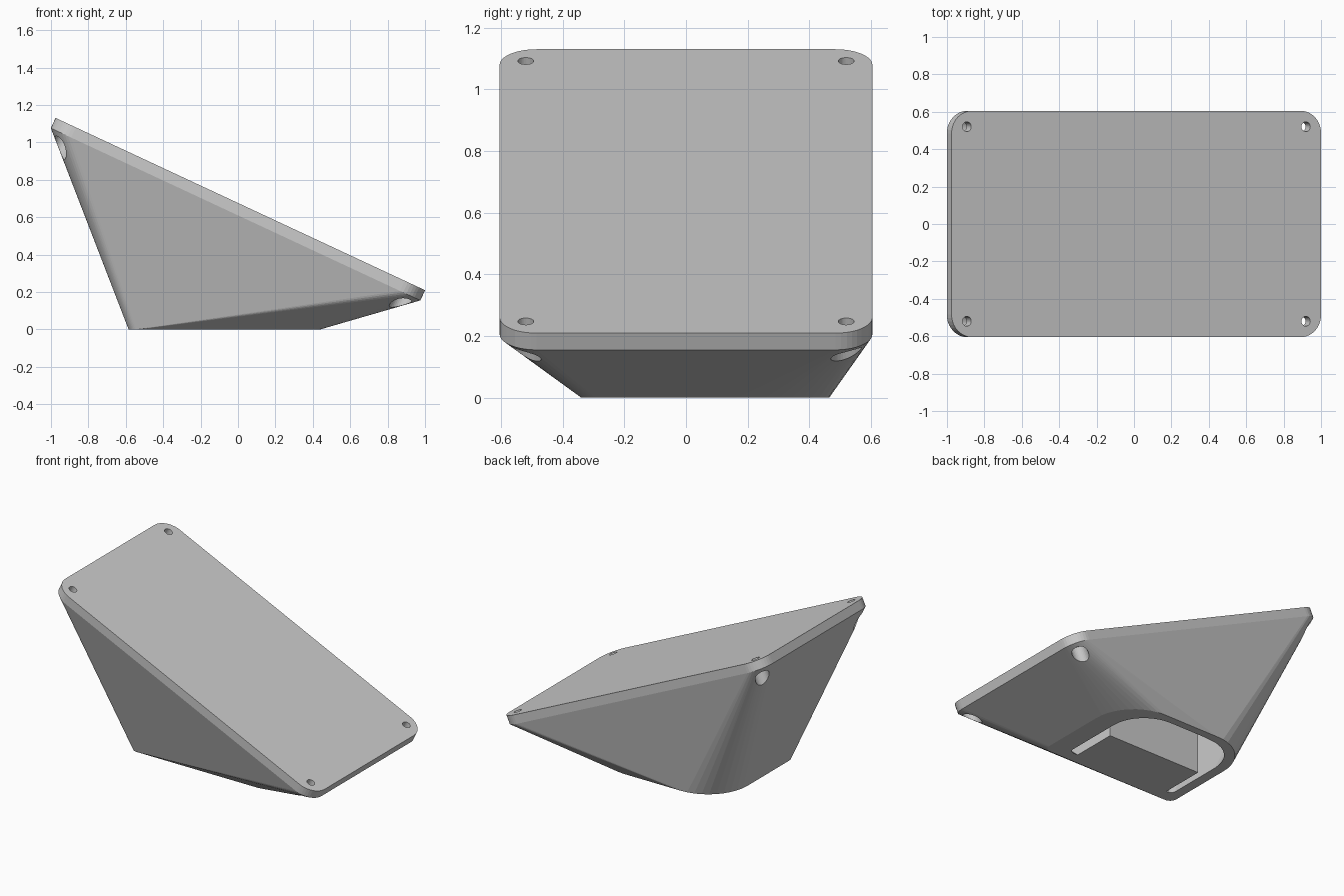
import bpy, bmesh, math
from mathutils import Vector, Matrix

if "Cube" in bpy.data.objects:
    bpy.data.objects.remove(bpy.data.objects["Cube"])

TILT = math.radians(25)
# Frame of the tilted top plate: origin at the middle of its upper face
PLATE = Matrix.Translation((0.0125, 0, 0.67)) @ Matrix.Rotation(TILT, 4, 'Y')


def rounded(x0, x1, y0, y1, r_front, r_back, z, seg=10):
    """Rectangle outline with separate radii for front (-y) and back corners."""
    pts = []
    corners = ((x1, y1, r_back, -1, -1), (x0, y1, r_back, 1, -1),
               (x0, y0, r_front, 1, 1), (x1, y0, r_front, -1, 1))
    for k, (x, y, r, sx, sy) in enumerate(corners):
        for i in range(seg + 1):
            a = math.pi / 2 * (k + i / seg)
            pts.append(Vector((x + sx * r + r * math.cos(a), y + sy * r + r * math.sin(a), z)))
    return pts


def finish(name, bm, helper=False):
    bmesh.ops.recalc_face_normals(bm, faces=bm.faces[:])
    me = bpy.data.meshes.new(name)
    bm.to_mesh(me)
    bm.free()
    ob = bpy.data.objects.new(name, me)
    bpy.context.collection.objects.link(ob)
    ob.hide_render = helper
    return ob


def hull(name, pts, helper=False):
    bm = bmesh.new()
    for p in pts:
        bm.verts.new(p)
    res = bmesh.ops.convex_hull(bm, input=bm.verts[:])
    junk = {g for g in res['geom_interior'] + res['geom_unused'] if isinstance(g, bmesh.types.BMVert)}
    bmesh.ops.delete(bm, geom=list(junk), context='VERTS')
    bmesh.ops.dissolve_limit(bm, angle_limit=0.002, verts=bm.verts[:], edges=bm.edges[:])
    return finish(name, bm, helper)


def cylinders(name, radius, top, bottom):
    """One upright cylinder per plate corner, in the plate frame."""
    bm = bmesh.new()
    for sx in (-1, 1):
        for sy in (-1, 1):
            m = PLATE @ Matrix.Translation((sx * 1.0, sy * 0.52, (top + bottom) / 2))
            bmesh.ops.create_cone(bm, cap_ends=True, segments=32, radius1=radius,
                                  radius2=radius, depth=top - bottom, matrix=m)
    return finish(name, bm, True)


def subtract(ob, cutter):
    mod = ob.modifiers.new("cut", 'BOOLEAN')
    mod.operation = 'DIFFERENCE'
    mod.solver = 'EXACT'
    mod.object = cutter
    bpy.context.view_layer.objects.active = ob
    bpy.ops.object.modifier_apply(modifier=mod.name)
    bpy.data.objects.remove(cutter, do_unlink=True)


# Outer body: tilted rounded plate blended down to the foot outline
plate = [PLATE @ p for z in (0, -0.06) for p in rounded(-1.09, 1.09, -0.605, 0.605, 0.12, 0.12, z)]
foot = rounded(-0.585, 0.44, -0.34, 0.465, 0.05, 0.30, 0)
body = hull("sloped_housing", plate + foot)

# Hollow interior, open at the foot
ceiling = [PLATE @ p for p in rounded(-1.01, 1.01, -0.545, 0.545, 0.2, 0.2, -0.06)]
opening = [p for z in (0, -0.01) for p in rounded(-0.515, 0.27, -0.25, 0.405, 0.03, 0.25, z)]
cavity = hull("cavity_cutter", ceiling + opening, True)

# Solid block left standing inside the cavity
bm = bmesh.new()
bmesh.ops.create_cube(bm, size=1, matrix=Matrix.Translation((-0.12, -0.17, 0.15))
                      @ Matrix.Diagonal((0.71, 0.44, 0.5, 1)))
subtract(cavity, finish("block_cutter", bm, True))
subtract(body, cavity)

# Screw holes and the wider bores below them
subtract(body, cylinders("hole_cutter", 0.026, 0.05, -0.2))
subtract(body, cylinders("bore_cutter", 0.05, -0.06, -0.5))
